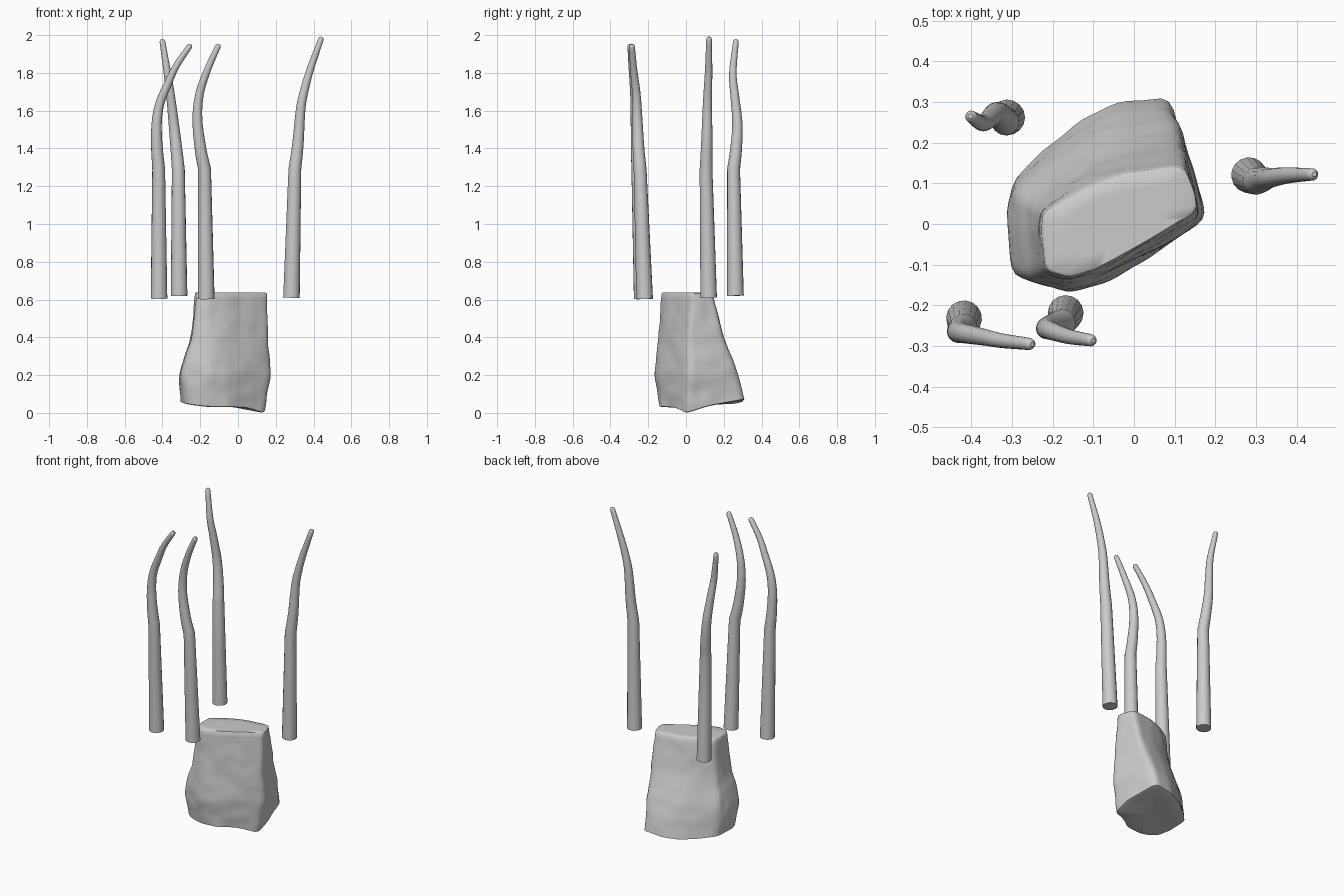
import bpy, bmesh
from mathutils import Vector, noise

if "Cube" in bpy.data.objects:
    bpy.data.objects.remove(bpy.data.objects["Cube"])


def spline(pts, steps):
    """Catmull-Rom samples through a list of vectors."""
    ext = [pts[0] * 2 - pts[1]] + pts + [pts[-1] * 2 - pts[-2]]
    out = []
    for i in range(1, len(ext) - 2):
        a, b, c, d = ext[i - 1:i + 3]
        for k in range(steps):
            t = k / steps
            out.append(0.5 * (2 * b + (c - a) * t + (2 * a - 5 * b + 4 * c - d) * t ** 2
                              + (3 * b - a - 3 * c + d) * t ** 3))
    return out + [pts[-1]]


def smooth(ob, angle):
    bpy.ops.object.select_all(action='DESELECT')
    ob.select_set(True)
    bpy.context.view_layer.objects.active = ob
    if ob.type == 'CURVE':
        bpy.ops.object.convert(target='MESH')
    bpy.ops.object.shade_smooth_by_angle(angle=angle)


def rod(name, base, points):
    """Straight tapering shaft, then a bent tip with a rounded end."""
    base = Vector(base)
    bend = spline([Vector(p) for p in points], 5)
    z0, z1 = bend[0].z, bend[-1].z
    path = [(base, 0.044), (base.lerp(bend[0], 0.5), 0.039)]
    path += [(p, 0.034 - 0.019 * (p.z - z0) / (z1 - z0)) for p in bend]
    d = (bend[-1] - bend[-2]).normalized()
    path += [(bend[-1] + d * 0.008, 0.012), (bend[-1] + d * 0.013, 0.006)]
    cu = bpy.data.curves.new(name, 'CURVE')
    cu.dimensions = '3D'
    cu.bevel_depth = 1.0
    cu.bevel_resolution = 6
    cu.use_fill_caps = True
    sp = cu.splines.new('POLY')
    sp.points.add(len(path) - 1)
    for q, (p, r) in zip(sp.points, path):
        q.co = (*p, 1)
        q.radius = r
    ob = bpy.data.objects.new(name, cu)
    bpy.context.collection.objects.link(ob)
    smooth(ob, 0.8)


# Four rods around the block
rod("front_left_rod", (-.418, -.232, .605),
    [(-.42, -.255, 1.29), (-.43, -.262, 1.42), (-.43, -.266, 1.54), (-.413, -.27, 1.64),
     (-.37, -.278, 1.745), (-.325, -.287, 1.84), (-.257, -.295, 1.94)])
rod("front_middle_rod", (-.168, -.219, .603),
    [(-.177, -.243, 1.29), (-.198, -.251, 1.395), (-.215, -.257, 1.555), (-.203, -.263, 1.69),
     (-.16, -.277, 1.82), (-.106, -.286, 1.94)])
rod("back_left_rod", (-.312, .262, .62),
    [(-.316, .252, 1.29), (-.326, .265, 1.395), (-.34, .272, 1.53), (-.357, .258, 1.68),
     (-.374, .248, 1.80), (-.4, .264, 1.965)])
rod("right_rod", (.283, .12, .61),
    [(.301, .106, 1.29), (.317, .11, 1.42), (.332, .113, 1.61), (.352, .116, 1.71),
     (.383, .12, 1.82), (.439, .122, 1.978)])

# Block: corner outlines at the top, middle, low level and base
TOP = [(-.228, -.02), (-.218, -.115), (-.16, -.132), (-.08, -.107), (.04, -.04), (.155, .03),
       (.15, .075), (.122, .145), (-.03, .125), (-.12, .09), (-.225, .028)]
MID = [(-.25, -.02), (-.24, -.125), (-.165, -.147), (-.07, -.12), (.05, -.057), (.16, .012),
       (.147, .09), (.12, .2), (-.03, .18), (-.13, .14), (-.245, .045)]
LOW = [(-.308, 0), (-.298, -.13), (-.16, -.168), (-.06, -.138), (.06, -.067), (.175, .012),
       (.152, .11), (.1, .278), (-.04, .255), (-.145, .205), (-.297, .085)]
BASE = [(-.305, 0), (-.28, -.115), (-.17, -.145), (-.06, -.127), (.05, -.06), (.143, 0),
        (.135, .12), (.09, .314), (-.04, .3), (-.145, .245), (-.3, .112)]
BASE_Z = [.06, .05, .035, .035, .03, .0, .04, .075, .06, .05, .06]

cols = [spline([Vector((*b, z)), Vector((*l, .22)), Vector((*m, .42)), Vector((*t, .632))], 8)
        for b, l, m, t, z in zip(BASE, LOW, MID, TOP, BASE_Z)]
n, sub = len(cols), 6
bm = bmesh.new()
rings = []
for j in range(len(cols[0])):
    ring = [cols[i][j].lerp(cols[(i + 1) % n][j], k / sub) for i in range(n) for k in range(sub)]
    for _ in range(2):
        ring = [(ring[i - 1] + p * 2 + ring[(i + 1) % len(ring)]) / 4 for i, p in enumerate(ring)]
    c = sum(ring, Vector()) / len(ring)
    verts = []
    for p in ring:
        out = Vector((p.x - c.x, p.y - c.y, 0)).normalized()
        bump = noise.noise(p * 13) * 0.006 if j < len(cols[0]) - 1 else 0
        verts.append(bm.verts.new(p + out * bump))
    rings.append(verts)


def cap(ring, levels, height):
    """Close a ring by shrinking it in steps; height(s) gives the z offset."""
    c = sum((v.co for v in ring), Vector()) / len(ring)
    prev = ring
    for s in levels:
        new = [bm.verts.new(c.lerp(v.co, s) + Vector((0, 0, height(s)))) for v in ring]
        bridge(prev, new)
        prev = new
    mid = bm.verts.new(c + Vector((0, 0, height(0))))
    for i in range(len(prev)):
        bm.faces.new((prev[i - 1], prev[i], mid))


def bridge(a, b):
    for i in range(len(a)):
        bm.faces.new((a[i - 1], a[i], b[i], b[i - 1]))


for a, b in zip(rings, rings[1:]):
    bridge(a, b)
cap(rings[-1], (.96, .6), lambda s: .005)
cap(rings[0], (.95, .6), lambda s: -.004)
bmesh.ops.recalc_face_normals(bm, faces=bm.faces)
me = bpy.data.meshes.new("rough_block")
bm.to_mesh(me)
bm.free()
block = bpy.data.objects.new("rough_block", me)
bpy.context.collection.objects.link(block)
smooth(block, 0.9)
